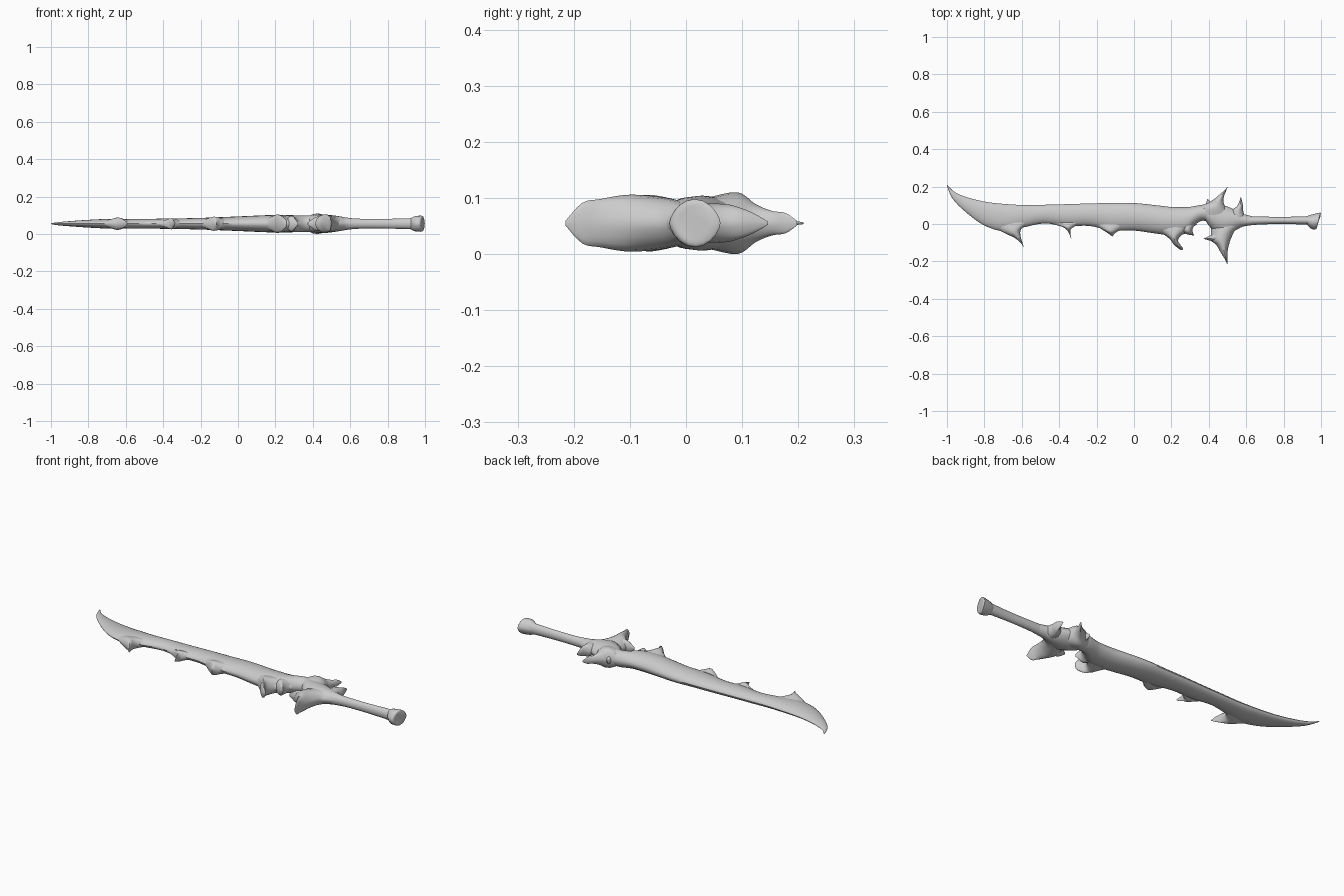
import bpy, bmesh, math
from mathutils import Vector

MID_Z = 0.055   # the sword lies flat, symmetric about this height
SIDES = 20


def smooth_rows(rows, steps):
    """Catmull-Rom interpolation between cross-section rows."""
    out = []
    last = len(rows) - 1
    for i in range(last):
        p0, p1, p2, p3 = (rows[max(i - 1, 0)], rows[i], rows[i + 1], rows[min(i + 2, last)])
        for s in range(steps):
            t = s / steps
            out.append([0.5 * (2 * b + (c - a) * t + (2 * a - 5 * b + 4 * c - d) * t * t
                               + (3 * b - a - 3 * c + d) * t ** 3)
                        for a, b, c, d in zip(p0, p1, p2, p3)])
    out.append(list(rows[-1]))
    return out


def loft(name, rows, sharp=1.3, steps=4):
    """Each row: edge A (x, y), edge B (x, y), half thickness. Sections are lens shaped."""
    bm = bmesh.new()
    rings = []
    for ax, ay, bx, by, h in smooth_rows(rows, steps):
        c = Vector(((ax + bx) / 2, (ay + by) / 2, MID_Z))
        d = Vector(((bx - ax) / 2, (by - ay) / 2, 0))
        ring = []
        for k in range(SIDES):
            a = 2 * math.pi * k / SIDES
            s = math.sin(a)
            z = math.copysign(abs(s) ** sharp, s) * max(h, 0.001)
            ring.append(bm.verts.new(c + d * math.cos(a) + Vector((0, 0, z))))
        rings.append(ring)
    for r0, r1 in zip(rings, rings[1:]):
        for k in range(SIDES):
            n = (k + 1) % SIDES
            bm.faces.new((r0[k], r0[n], r1[n], r1[k]))
    bm.faces.new(rings[0])
    bm.faces.new(rings[-1])
    bmesh.ops.remove_doubles(bm, verts=bm.verts, dist=0.0002)
    bmesh.ops.recalc_face_normals(bm, faces=bm.faces)
    mesh = bpy.data.meshes.new(name)
    bm.to_mesh(mesh)
    bm.free()
    ob = bpy.data.objects.new(name, mesh)
    bpy.context.collection.objects.link(ob)
    bpy.ops.object.select_all(action='DESELECT')
    ob.select_set(True)
    bpy.context.view_layer.objects.active = ob
    bpy.ops.object.shade_smooth_by_angle(angle=math.radians(40))
    return ob


# Curved blade, lower edge A and upper edge B
loft("blade", [
    (-1.0, .205, -.999, .21, .002), (-.97, .135, -.96, .172, .008),
    (-.90, .064, -.89, .142, .014), (-.80, -.008, -.79, .118, .021),
    (-.69, -.04, -.69, .107, .026), (-.59, -.018, -.58, .101, .026),
    (-.48, .003, -.47, .103, .026), (-.36, -.012, -.36, .106, .028),
    (-.24, -.01, -.23, .110, .030), (-.12, -.035, -.12, .112, .034),
    (0, -.035, 0, .112, .039), (.11, -.05, .12, .100, .044),
    (.20, -.06, .20, .091, .047), (.28, -.05, .28, .090, .046),
    (.325, -.005, .32, .095, .044), (.37, .018, .36, .102, .044),
    (.43, .0, .43, .11, .045)], sharp=1.15)

# Hooks along the lower edge
loft("blade_hook_outer", [
    (-.76, -.01, -.52, .03, .022), (-.69, -.05, -.597, -.02, .033),
    (-.64, -.073, -.608, -.055, .028), (-.606, -.10, -.598, -.095, .015),
    (-.592, -.122, -.59, -.122, .002)])
loft("blade_hook_second", [
    (-.44, .0, -.26, .02, .02), (-.385, -.015, -.325, -.018, .03),
    (-.355, -.036, -.34, -.035, .021), (-.336, -.08, -.335, -.08, .002)])
loft("blade_hook_third", [
    (-.22, .0, -.02, .0, .03), (-.175, -.027, -.08, -.036, .038),
    (-.145, -.046, -.10, -.048, .032), (-.116, -.066, -.115, -.066, .003)])
loft("blade_hook_inner", [
    (.10, -.02, .34, .0, .040), (.165, -.06, .26, -.055, .050),
    (.195, -.085, .236, -.085, .048), (.215, -.112, .245, -.107, .042),
    (.242, -.134, .262, -.13, .024), (.255, -.139, .258, -.138, .003)])
loft("blade_heel_tooth", [
    (.24, -.02, .33, .0, .04), (.27, -.05, .312, -.03, .04),
    (.32, -.062, .321, -.06, .006)])

# Guard body joining blade and grip
loft("guard_core", [
    (.38, .02, .37, .095, .040), (.42, -.03, .42, .11, .048),
    (.48, -.06, .48, .10, .048), (.54, -.035, .54, .076, .040),
    (.58, -.015, .58, .055, .033), (.63, -.006, .63, .042, .027)])

# Guard horns
loft("lower_guard_horn", [
    (.41, .02, .60, .0, .035), (.413, -.04, .545, -.03, .045),
    (.41, -.085, .522, -.07, .050), (.44, -.112, .508, -.11, .050),
    (.465, -.155, .50, -.15, .043), (.484, -.185, .50, -.185, .036),
    (.498, -.215, .50, -.215, .004)])
loft("lower_guard_barb", [
    (.43, -.04, .46, -.10, .040), (.41, -.06, .42, -.092, .035),
    (.372, -.078, .373, -.08, .006)])
loft("upper_guard_horn", [
    (.33, .05, .52, .04, .047), (.36, .095, .49, .09, .055),
    (.42, .128, .478, .12, .034), (.455, .155, .482, .15, .022),
    (.483, .18, .492, .175, .018), (.499, .198, .50, .198, .004)])
loft("upper_guard_barb", [
    (.37, .08, .44, .09, .035), (.385, .108, .415, .115, .022),
    (.391, .134, .392, .134, .004)])
loft("rear_guard_horn", [
    (.50, .03, .60, .02, .035), (.525, .075, .585, .065, .034),
    (.55, .095, .583, .095, .028), (.563, .12, .578, .12, .018),
    (.571, .146, .572, .146, .003)])

# Grip and slanted pommel
loft("grip", [
    (.55, -.02, .55, .055, .035), (.60, -.01, .60, .043, .030),
    (.67, -.003, .67, .040, .026), (.80, .0, .80, .038, .026),
    (.95, -.004, .94, .042, .030)], sharp=1.0)
loft("pommel", [
    (.925, -.003, .92, .040, .030), (.943, -.022, .948, .050, .040),
    (.963, -.030, .990, .060, .043), (.976, -.024, .998, .060, .040),
    (.980, -.008, .998, .045, .028)], sharp=1.3, steps=3)
